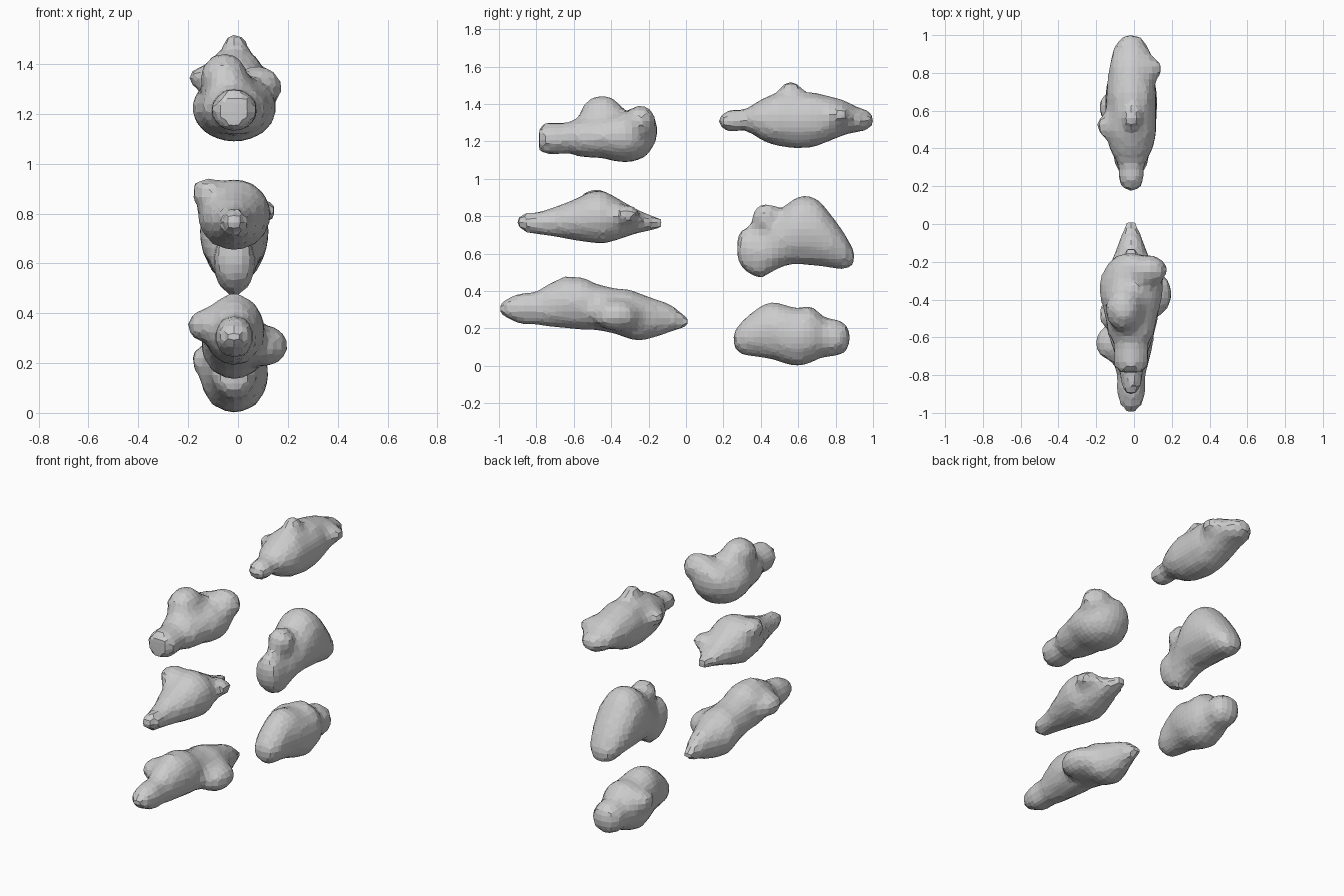
import bpy, bmesh
from math import sin, cos, pi
from mathutils import Matrix, Vector

CX = -0.015
SIDES = 14


def cloud(name, stations, lumps):
    """Loft ellipses (y, z_low, z_high, half_width) and fuse ellipsoid lumps onto them."""
    bm = bmesh.new()
    rings = []
    for y, lo, hi, w in stations:
        rings.append([bm.verts.new((CX + w * cos(2 * pi * i / SIDES), y,
                                    (lo + hi) / 2 + (hi - lo) / 2 * sin(2 * pi * i / SIDES)))
                      for i in range(SIDES)])
    for a, b in zip(rings, rings[1:]):
        for i in range(SIDES):
            j = (i + 1) % SIDES
            bm.faces.new((a[i], a[j], b[j], b[i]))
    bm.faces.new(rings[0][::-1])
    bm.faces.new(rings[-1])
    for centre, radii in lumps:
        m = Matrix.Translation(centre) @ Matrix.Diagonal(Vector(radii)).to_4x4()
        bmesh.ops.create_uvsphere(bm, u_segments=12, v_segments=8, radius=1, matrix=m)
    bmesh.ops.recalc_face_normals(bm, faces=bm.faces)
    me = bpy.data.meshes.new(name)
    bm.to_mesh(me)
    bm.free()
    ob = bpy.data.objects.new(name, me)
    bpy.context.collection.objects.link(ob)
    # fuse the lumps into one faceted skin
    rm = ob.modifiers.new("fuse", 'REMESH')
    rm.mode = 'VOXEL'
    rm.voxel_size = 0.034
    rm.use_smooth_shade = False
    return ob


# front column, top to bottom
cloud("cloud_front_top",
      [(-.785, 1.15, 1.28, .07), (-.75, 1.13, 1.30, .09), (-.67, 1.13, 1.30, .095),
       (-.62, 1.14, 1.30, .09), (-.59, 1.12, 1.32, .12), (-.5, 1.11, 1.33, .14),
       (-.45, 1.11, 1.34, .15), (-.38, 1.09, 1.36, .17), (-.3, 1.085, 1.36, .17),
       (-.22, 1.11, 1.35, .135), (-.175, 1.17, 1.34, .09), (-.155, 1.22, 1.3, .04)],
      [((-.055, -.45, 1.34), (.10, .12, .105)),
       ((.075, -.245, 1.305), (.105, .085, .09))])

cloud("cloud_front_middle",
      [(-.905, .745, .80, .03), (-.85, .71, .82, .055), (-.78, .70, .825, .065),
       (-.7, .69, .85, .085), (-.6, .67, .89, .12), (-.5, .655, .94, .145),
       (-.44, .65, .94, .15), (-.37, .67, .90, .125), (-.27, .705, .84, .085),
       (-.2, .72, .81, .06), (-.13, .735, .785, .035)],
      [((-.115, -.48, .885), (.075, .09, .06)),
       ((.085, -.32, .81), (.075, .075, .05))])

cloud("cloud_front_bottom",
      [(-1.0, .28, .33, .025), (-.95, .25, .365, .065), (-.88, .22, .39, .08),
       (-.8, .22, .395, .075), (-.75, .21, .43, .09), (-.65, .20, .48, .115),
       (-.55, .19, .475, .125), (-.48, .19, .44, .12), (-.38, .17, .415, .125),
       (-.3, .14, .41, .135), (-.25, .13, .39, .13), (-.17, .15, .36, .095),
       (-.08, .18, .33, .06), (0, .205, .265, .035), (.02, .21, .26, .025)],
      [((.095, -.37, .27), (.11, .13, .085)),
       ((-.11, -.63, .35), (.10, .10, .07))])

# back column, top to bottom
cloud("cloud_back_top",
      [(.175, 1.27, 1.34, .045), (.24, 1.25, 1.37, .07), (.32, 1.26, 1.37, .07),
       (.36, 1.235, 1.40, .10), (.41, 1.20, 1.43, .12), (.48, 1.175, 1.46, .135),
       (.58, 1.16, 1.46, .135), (.68, 1.165, 1.465, .135), (.78, 1.205, 1.44, .125),
       (.85, 1.235, 1.42, .115), (.92, 1.25, 1.38, .1), (.97, 1.26, 1.37, .075),
       (1.0, 1.285, 1.34, .035)],
      [((-.01, .56, 1.455), (.055, .065, .07)),
       ((-.11, .52, 1.345), (.10, .07, .05)),
       ((.075, .82, 1.345), (.075, .07, .055))])

cloud("cloud_back_middle",
      [(.275, .57, .70, .05), (.3, .52, .73, .075), (.36, .475, .74, .085),
       (.41, .47, .74, .085), (.46, .50, .80, .10), (.53, .535, .86, .125),
       (.6, .54, .91, .14), (.66, .535, .915, .14), (.72, .53, .88, .135),
       (.79, .52, .79, .12), (.84, .512, .72, .1), (.88, .525, .65, .07),
       (.9, .55, .61, .035)],
      [((.0, .43, .785), (.08, .08, .085))])

cloud("cloud_back_bottom",
      [(.255, .10, .18, .045), (.29, .06, .23, .08), (.35, .05, .285, .095),
       (.42, .04, .335, .105), (.47, .03, .345, .12), (.54, .005, .325, .135),
       (.6, -.005, .31, .14), (.66, .01, .325, .135), (.7, .03, .30, .12),
       (.73, .045, .26, .1), (.8, .05, .25, .1), (.85, .07, .23, .08),
       (.875, .11, .19, .035)],
      [((-.10, .62, .21), (.09, .09, .075))])
